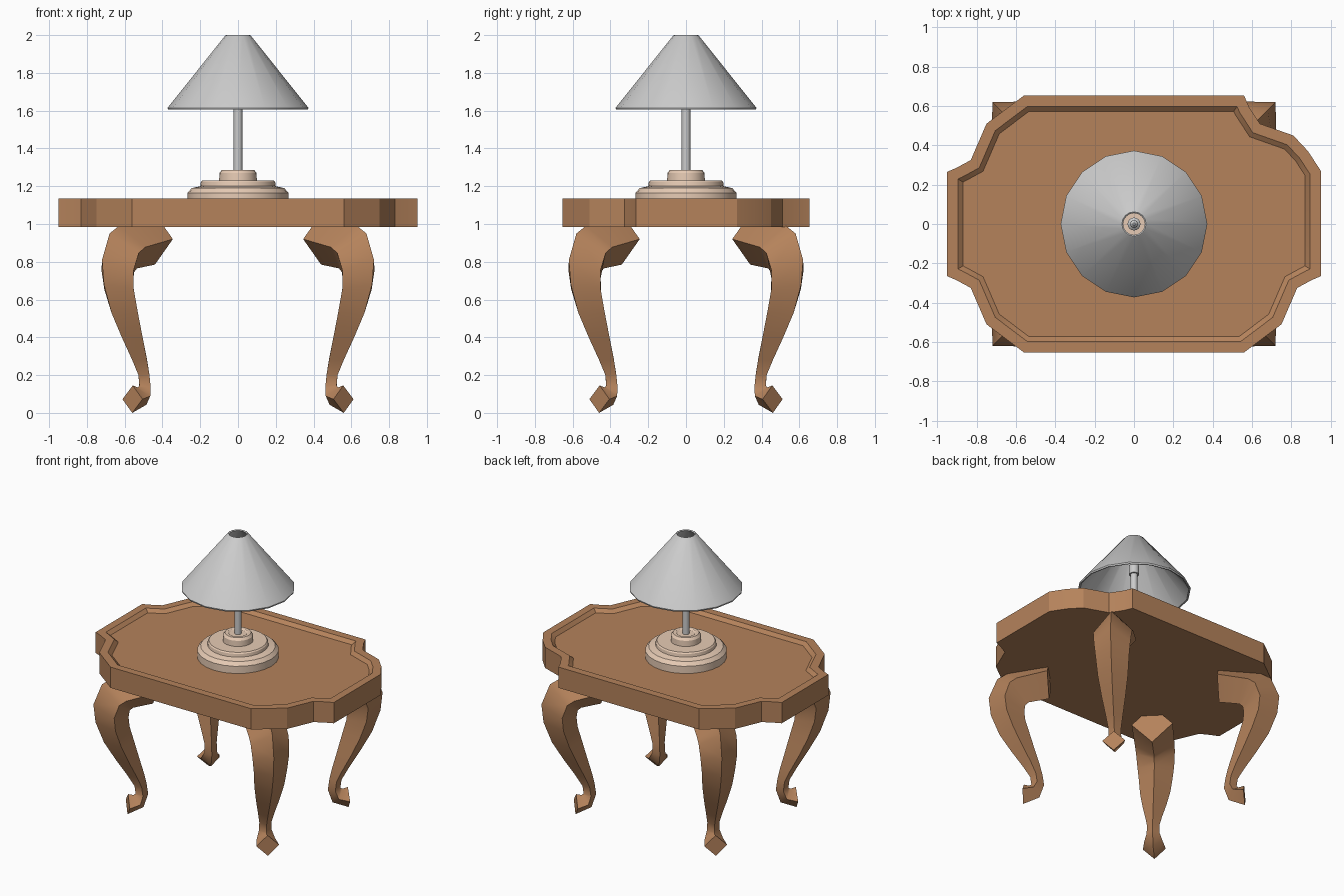
import bpy, bmesh, math

if "Cube" in bpy.data.objects:
    bpy.data.objects.remove(bpy.data.objects["Cube"])

SIDES = 16


def material(name, rgb):
    m = bpy.data.materials.new(name)
    m.diffuse_color = (*rgb, 1)
    m.use_nodes = True
    m.node_tree.nodes["Principled BSDF"].inputs["Base Color"].default_value = m.diffuse_color
    return m


wood = material("wood", (0.46, 0.225, 0.105))
cream = material("cream", (0.80, 0.60, 0.46))


def finish(bm, name, mat=None, smooth=None):
    bmesh.ops.recalc_face_normals(bm, faces=bm.faces)
    me = bpy.data.meshes.new(name)
    bm.to_mesh(me)
    bm.free()
    ob = bpy.data.objects.new(name, me)
    bpy.context.collection.objects.link(ob)
    if mat:
        me.materials.append(mat)
    if smooth:
        bpy.ops.object.select_all(action='DESELECT')
        ob.select_set(True)
        bpy.context.view_layer.objects.active = ob
        bpy.ops.object.shade_smooth_by_angle(angle=math.radians(smooth))
    return ob


def loft(bm, rings, closed=False):
    """Bridge rings of points; cap the ends unless the rings form a loop."""
    vs = [[bm.verts.new(p) for p in r] for r in rings]
    pairs = list(zip(vs, vs[1:])) + ([(vs[-1], vs[0])] if closed else [])
    for a, b in pairs:
        for i in range(len(a)):
            j = (i + 1) % len(a)
            bm.faces.new((a[i], a[j], b[j], b[i]))
    if not closed:
        bm.faces.new(vs[0])
        bm.faces.new(vs[-1])


def lathe(name, profile, mat=None, smooth=None, closed=False, sides=SIDES):
    bm = bmesh.new()
    rings = [[(r * math.cos(2 * math.pi * i / sides), r * math.sin(2 * math.pi * i / sides), z)
              for i in range(sides)] for r, z in profile]
    loft(bm, rings, closed)
    return finish(bm, name, mat, smooth)


# Table top: scalloped corners, one of them curving the other way
corner = [(0.56, 0.653), (0.75, 0.51), (0.83, 0.325), (0.90, 0.287), (0.95, 0.265)]
odd_corner = [(0.56, 0.653), (0.585, 0.595), (0.64, 0.51), (0.81, 0.45), (0.885, 0.37), (0.95, 0.27)]
outline = list(odd_corner)
outline += [(x, -y) for x, y in reversed(corner)]
outline += [(-x, -y) for x, y in corner]
outline += [(-x, y) for x, y in reversed(corner)]
bm = bmesh.new()
face = bm.faces.new([bm.verts.new((x, y, 0.985)) for x, y in outline])
ext = bmesh.ops.extrude_face_region(bm, geom=[face], use_keep_orig=True)
for v in (g for g in ext["geom"] if isinstance(g, bmesh.types.BMVert)):
    v.co.z = 1.135
bmesh.ops.recalc_face_normals(bm, faces=bm.faces)
top = max(bm.faces, key=lambda f: f.calc_center_median().z)
# Raised rim around a sunken panel
bmesh.ops.inset_region(bm, faces=[top], thickness=0.055, use_even_offset=True)
bmesh.ops.inset_region(bm, faces=[top], thickness=0.025, use_even_offset=True)
for v in top.verts:
    v.co.z = 1.113
finish(bm, "table_top", wood, 25)

# Cabriole legs: diamond section (outer u, z, inner u, z, half width) swept along a diagonal
leg_rings = [
    (0.44, 1.055, 0.44, 0.785, 0.095),
    (0.63, 0.99, 0.535, 0.765, 0.092),
    (0.68, 0.95, 0.55, 0.745, 0.09),
    (0.72, 0.81, 0.555, 0.70, 0.085),
    (0.71, 0.68, 0.55, 0.63, 0.078),
    (0.67, 0.53, 0.53, 0.53, 0.07),
    (0.615, 0.40, 0.505, 0.40, 0.055),
    (0.56, 0.28, 0.483, 0.29, 0.039),
    (0.527, 0.20, 0.47, 0.21, 0.029),
    (0.522, 0.145, 0.463, 0.135, 0.03),
    (0.53, 0.135, 0.485, 0.043, 0.043),
    (0.557, 0.145, 0.56, 0.0, 0.053),
]
for sx, side in ((1, "right"), (-1, "left")):
    for sy, end in ((1, "front"), (-1, "back")):
        rings = []
        for uo, zo, ui, zi, w in leg_rings:
            um, zm = (uo + ui) / 2, (zo + zi) / 2
            pts = [(uo, 0.1 - uo, zo), (um + w, 0.1 - um + w, zm),
                   (ui, 0.1 - ui, zi), (um - w, 0.1 - um - w, zm)]
            rings.append([(sx * x, sy * y, z) for x, y, z in pts])
        bm = bmesh.new()
        loft(bm, rings)
        finish(bm, f"{end}_{side}_leg", wood, 40)

# Lamp base, stepped and bevelled
lathe("lamp_base", [(0.267, 1.10), (0.267, 1.165), (0.245, 1.19), (0.20, 1.20),
                    (0.197, 1.222), (0.19, 1.23), (0.10, 1.23),
                    (0.098, 1.27), (0.085, 1.287), (0.065, 1.287), (0.055, 1.28)],
      cream, 30, sides=24)

# Lamp stem with bulb socket
lathe("lamp_stem", [(0.023, 1.27), (0.023, 1.74)], smooth=40)
lathe("lamp_socket", [(0.033, 1.735), (0.033, 1.80), (0.02, 1.81), (0.02, 1.83), (0.006, 1.845)], smooth=40)

# Open conical shade with a thin wall
lathe("lamp_shade", [(0.37, 1.605), (0.373, 1.615), (0.068, 1.997), (0.062, 2.0), (0.055, 1.995),
                     (0.36, 1.607)], smooth=30, closed=True)
